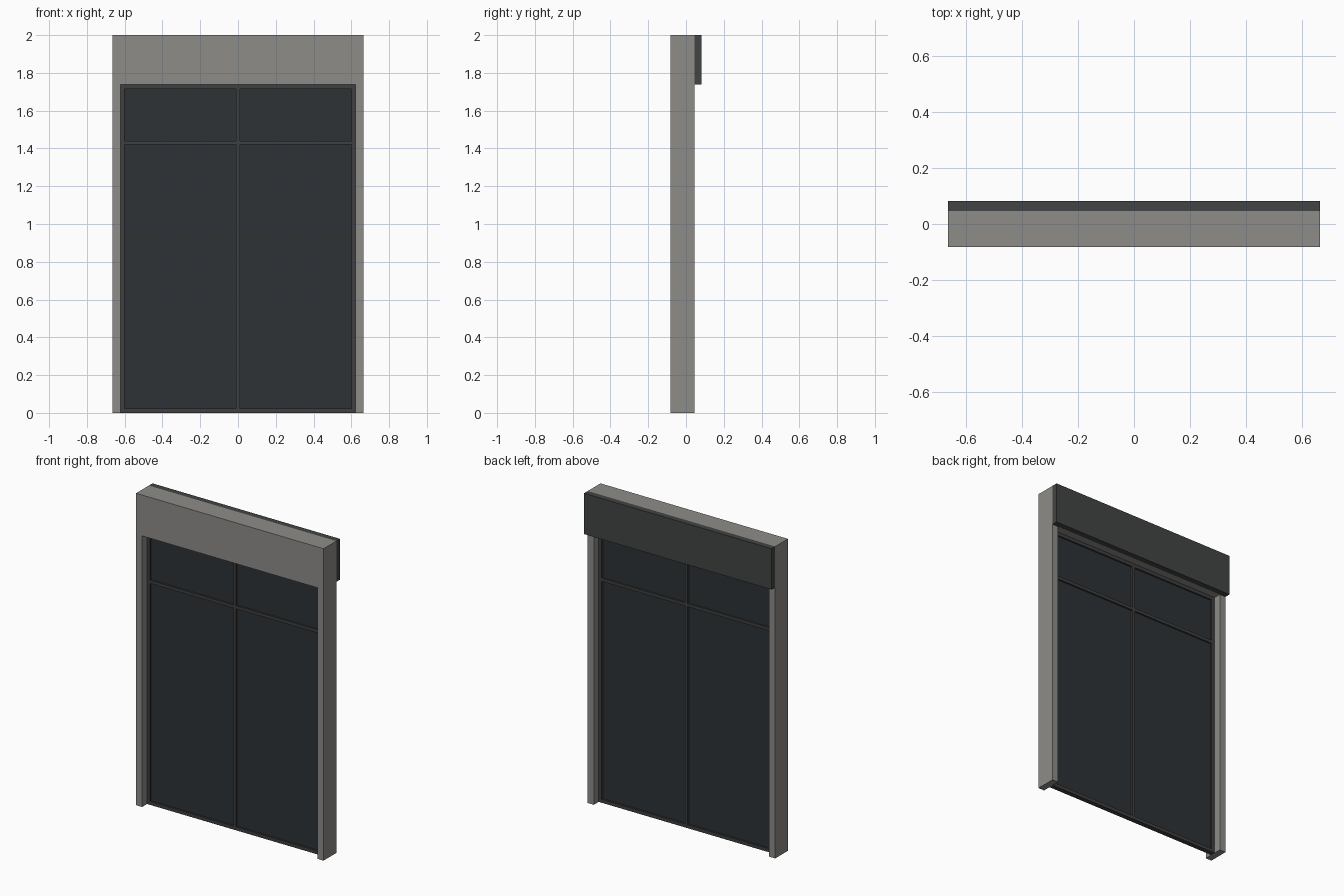
import bpy, bmesh

if "Cube" in bpy.data.objects:
    bpy.data.objects.remove(bpy.data.objects["Cube"])

W, H = 0.665, 2.0            # half width, height
OPEN_W, OPEN_H = 0.622, 1.738
Y0, Y1, Y2 = -0.083, 0.046, 0.083
FY0, FY1 = -0.033, -0.003    # window frame depth
BAR = 0.022


def material(name, rgb):
    m = bpy.data.materials.new(name)
    m.diffuse_color = (*rgb, 1)
    m.use_nodes = True
    m.node_tree.nodes["Principled BSDF"].inputs["Base Color"].default_value = m.diffuse_color
    return m


stone = material("warm_grey", (0.27, 0.265, 0.25))
metal = material("dark_metal", (0.05, 0.05, 0.052))
glass = material("dark_glass", (0.026, 0.032, 0.036))
board = material("charcoal", (0.055, 0.057, 0.058))


def finish(name, bm, mat):
    bmesh.ops.recalc_face_normals(bm, faces=bm.faces)
    me = bpy.data.meshes.new(name)
    bm.to_mesh(me)
    bm.free()
    me.materials.append(mat)
    ob = bpy.data.objects.new(name, me)
    bpy.context.collection.objects.link(ob)
    return ob


def box(name, x, y, z, mat):
    bm = bmesh.new()
    bmesh.ops.create_cube(bm, size=1)
    for v in bm.verts:
        v.co = [r[0] if c < 0 else r[1] for c, r in zip(v.co, (x, y, z))]
    return finish(name, bm, mat)


def prism(name, outline, y0, y1, mat):
    bm = bmesh.new()
    face = bm.faces.new([bm.verts.new((x, y0, z)) for x, z in outline])
    new = bmesh.ops.extrude_face_region(bm, geom=[face], use_keep_orig=True)["geom"]
    bmesh.ops.translate(bm, vec=(0, y1 - y0, 0),
                        verts=[g for g in new if isinstance(g, bmesh.types.BMVert)])
    return finish(name, bm, mat)


# Surround: two posts and a deep lintel in one piece
prism("door_surround", [(-W, 0), (-W, H), (W, H), (W, 0), (OPEN_W, 0),
                        (OPEN_W, OPEN_H), (-OPEN_W, OPEN_H), (-OPEN_W, 0)], Y0, Y1, stone)

# Board across the back of the lintel
box("rear_fascia", (-W, W), (Y1, Y2), (OPEN_H, H), board)

# Outer frame
inner = OPEN_W - BAR
for side, s in (("left", -1), ("right", 1)):
    box(f"frame_{side}", sorted((s * inner, s * OPEN_W)), (FY0, FY1), (0, OPEN_H), metal)
for part, z in (("sill", 0), ("head", OPEN_H - BAR)):
    box(f"frame_{part}", (-inner, inner), (FY0, FY1), (z, z + BAR), metal)

# Centre mullion and transom halves
box("mullion", (-0.01, 0.01), (FY0, FY1), (BAR, OPEN_H - BAR), metal)
for side, x in (("left", (-inner, -0.01)), ("right", (0.01, inner))):
    box(f"transom_{side}", x, (FY0, FY1), (1.42, 1.44), metal)
    # Glass panes
    box(f"door_pane_{side}", x, (-0.022, -0.014), (BAR, 1.42), glass)
    box(f"top_pane_{side}", x, (-0.022, -0.014), (1.44, OPEN_H - BAR), glass)
